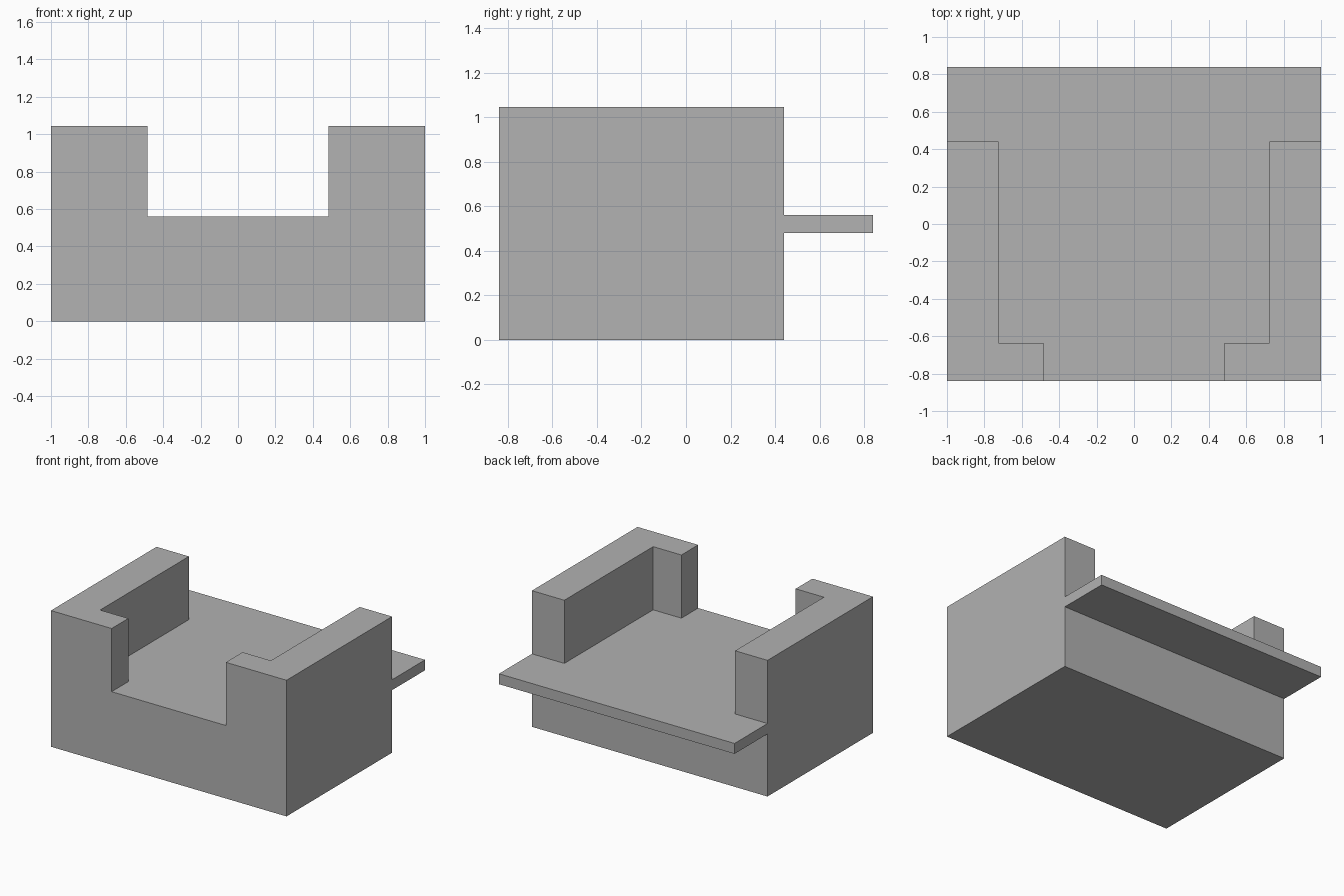
import bpy, bmesh
from mathutils import Vector

if "Cube" in bpy.data.objects:
    bpy.data.objects.remove(bpy.data.objects["Cube"])

grey = bpy.data.materials.new("plain_grey")
grey.diffuse_color = (0.445, 0.445, 0.445, 1)
grey.use_nodes = True
grey.node_tree.nodes["Principled BSDF"].inputs["Base Color"].default_value = grey.diffuse_color


def prism(name, points, direction):
    """Extrude a flat outline along a direction into a closed solid."""
    bm = bmesh.new()
    face = bm.faces.new([bm.verts.new(p) for p in points])
    new = bmesh.ops.extrude_face_region(bm, geom=[face])["geom"]
    bmesh.ops.translate(bm, vec=Vector(direction),
                        verts=[v for v in new if isinstance(v, bmesh.types.BMVert)])
    bmesh.ops.recalc_face_normals(bm, faces=bm.faces)
    mesh = bpy.data.meshes.new(name)
    bm.to_mesh(mesh)
    bm.free()
    mesh.materials.append(grey)
    ob = bpy.data.objects.new(name, mesh)
    bpy.context.collection.objects.link(ob)
    return ob


FLOOR, TOP, BACK = 0.56, 1.045, 0.44

# Block with a thin ledge at the back, drawn as a side outline
side = [(-0.84, 0), (BACK, 0), (BACK, 0.48), (0.84, 0.48), (0.84, FLOOR),
        (BACK, FLOOR), (BACK, TOP), (-0.84, TOP)]
body = prism("body", [(-1, y, z) for y, z in side], (2, 0, 0))

# Pocket: wide inside, narrower at the front opening, open at the back
half = [(0.485, -1.0), (0.485, -0.637), (0.725, -0.637), (0.725, 1.0)]
outline = half + [(-x, y) for x, y in reversed(half)]
pocket = prism("pocket_cutter", [(x, y, FLOOR) for x, y in outline], (0, 0, 1))
pocket.hide_render = True
pocket.hide_viewport = True

cut = body.modifiers.new("pocket", 'BOOLEAN')
cut.operation = 'DIFFERENCE'
cut.solver = 'EXACT'
cut.object = pocket
